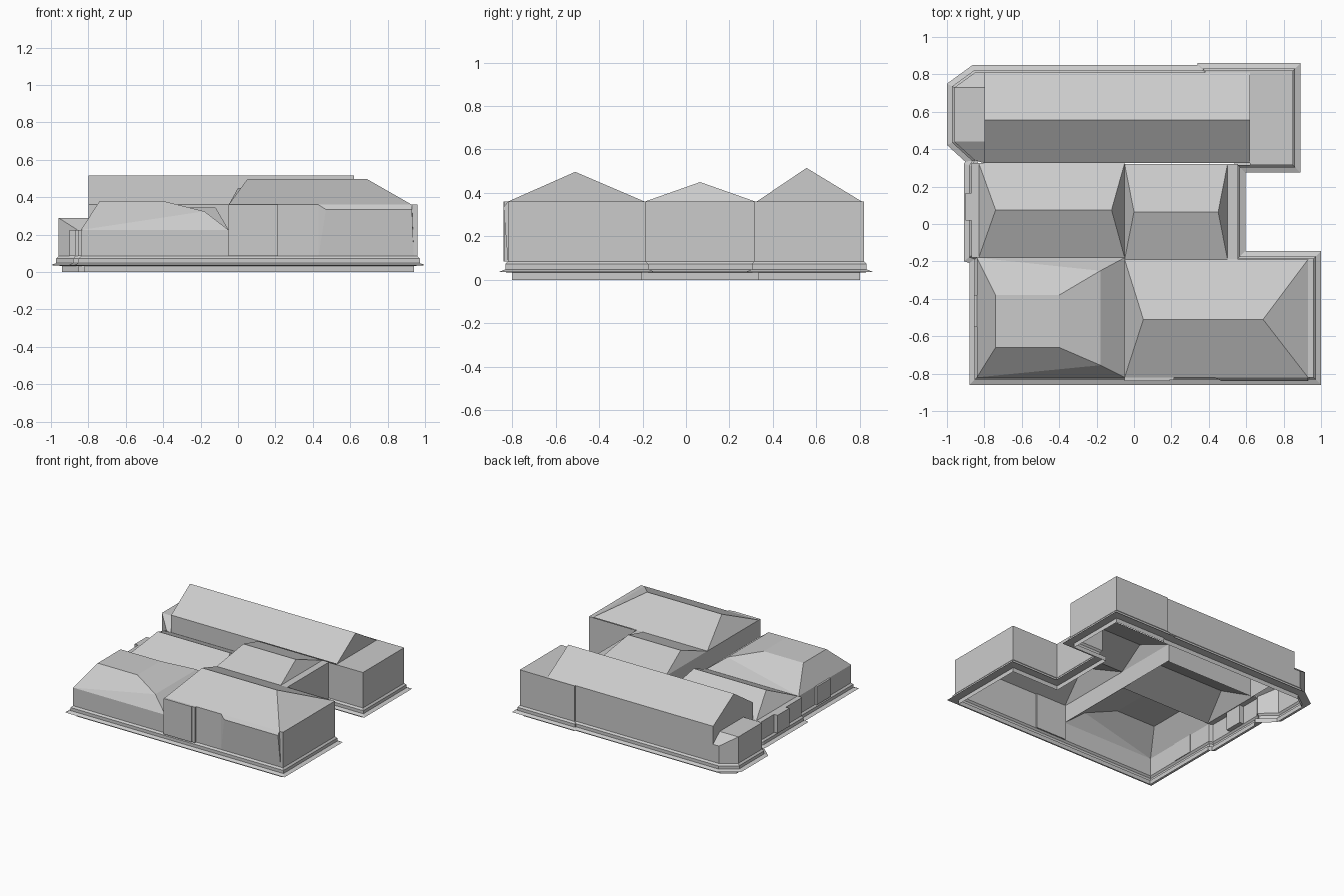
import bpy, bmesh
from mathutils import Vector

if "Cube" in bpy.data.objects:
    bpy.data.objects.remove(bpy.data.objects["Cube"])


def shell(name, verts, faces):
    bm = bmesh.new()
    vs = [bm.verts.new(v) for v in verts]
    for f in faces:
        bm.faces.new([vs[i] for i in f])
    bmesh.ops.remove_doubles(bm, verts=bm.verts, dist=1e-5)
    bmesh.ops.dissolve_degenerate(bm, edges=bm.edges, dist=1e-5)
    me = bpy.data.meshes.new(name)
    bm.to_mesh(me)
    bm.free()
    ob = bpy.data.objects.new(name, me)
    bpy.context.collection.objects.link(ob)
    return ob


def hip(name, x0, x1, y0, y1, z, rx0, rx1, ry, rz):
    """Open-bottom hip roof; a vertical end results when the ridge meets the edge."""
    shell(name, [(x0, y0, z), (x1, y0, z), (x1, y1, z), (x0, y1, z), (rx0, ry, rz), (rx1, ry, rz)],
          [(0, 1, 5, 4), (1, 2, 5), (2, 3, 4, 5), (3, 0, 4)])


def deck(name, x0, x1, y0, y1, z):
    shell(name, [(x0, y0, z), (x1, y0, z), (x1, y1, z), (x0, y1, z)], [(0, 1, 2, 3)])


def upright(name, a, b, z0, z1):
    shell(name, [(*a, z0), (*b, z0), (*b, z1), (*a, z1)], [(0, 1, 2, 3)])


def box(name, x0, x1, y0, y1, z0, z1):
    v = [(x, y, z) for z in (z0, z1) for x, y in ((x0, y0), (x1, y0), (x1, y1), (x0, y1))]
    shell(name, v, [(3, 2, 1, 0), (4, 5, 6, 7), (0, 1, 5, 4), (1, 2, 6, 5), (2, 3, 7, 6), (3, 0, 4, 7)])


def offset(pts, d):
    """Mitred outward offset of a counter-clockwise outline."""
    out = []
    n = len(pts)
    for i in range(n):
        p, q, r = (Vector(pts[j % n]) for j in (i - 1, i, i + 1))
        e, f = (q - p).normalized(), (r - q).normalized()
        n1, n2 = Vector((e.y, -e.x)), Vector((f.y, -f.x))
        out.append(q + (n1 + n2) * d / (1 + n1.dot(n2)))
    return out


EAVE, LOW, BASE = 0.36, 0.225, 0.085

# outline: x, y, wall height at the start and end of the segment leaving the point
plan = [
    (-0.84, -0.82, LOW, LOW), (-0.05, -0.82, EAVE, EAVE), (0.96, -0.82, EAVE, EAVE),
    (0.96, -0.185, EAVE, EAVE), (0.555, -0.185, EAVE, EAVE), (0.555, 0.315, EAVE, EAVE),
    (0.85, 0.315, EAVE, EAVE), (0.85, 0.82, EAVE, EAVE), (0.38, 0.82, EAVE, EAVE),
    (0.38, 0.81, EAVE, EAVE), (-0.80, 0.81, 0.22, 0.22), (-0.85, 0.81, 0.22, 0.29),
    (-0.96, 0.73, 0.29, 0.29), (-0.96, 0.44, 0.29, 0.22), (-0.85, 0.34, 0.22, LOW),
    (-0.87, 0.31, LOW, LOW), (-0.87, -0.17, LOW, LOW), (-0.84, -0.18, LOW, LOW)]
outline = [p[:2] for p in plan]
n = len(plan)

# outer walls
verts, faces = [], []
for i, (x, y, h0, h1) in enumerate(plan):
    x2, y2 = outline[(i + 1) % n]
    verts += [(x, y, BASE), (x2, y2, BASE), (x2, y2, h1), (x, y, h0)]
    faces.append(tuple(range(4 * i, 4 * i + 4)))
shell("outer_walls", verts, faces)

# stepped plinth with projecting flange
profile = [(-0.018, 0), (-0.018, 0.033), (0.04, 0.037), (0.012, 0.048), (0.012, 0.072), (0, BASE)]
verts, faces = [], []
for d, z in profile:
    verts += [(*p, z) for p in offset(outline, d)]
for k in range(len(profile) - 1):
    for i in range(n):
        j = (i + 1) % n
        faces.append((k * n + i, k * n + j, (k + 1) * n + j, (k + 1) * n + i))
shell("plinth", verts, faces)

# gabled and hipped roofs
hip("back_gable_roof", -0.80, 0.62, 0.325, 0.81, EAVE, -0.80, 0.62, 0.555, 0.515)
hip("middle_left_roof", -0.83, -0.05, -0.18, 0.325, LOW, -0.74, -0.12, 0.075, 0.345)
hip("middle_right_roof", -0.05, 0.50, -0.19, 0.32, EAVE, 0.0, 0.45, 0.065, 0.45)
hip("front_right_roof", -0.05, 0.93, -0.82, -0.19, EAVE, 0.05, 0.69, -0.51, 0.497)

# curved front left roof: plateau with a broken slope on its right
shell("front_left_roof",
      [(-0.84, -0.82, LOW), (-0.05, -0.82, LOW), (-0.05, -0.18, LOW), (-0.84, -0.18, LOW),
       (-0.74, -0.66, 0.38), (-0.40, -0.66, 0.38), (-0.40, -0.38, 0.38), (-0.74, -0.38, 0.38),
       (-0.18, -0.755, 0.325), (-0.18, -0.25, 0.325)],
      [(4, 5, 6, 7), (0, 4, 7, 3), (0, 1, 8), (0, 8, 5, 4), (1, 2, 9, 8),
       (5, 8, 9, 6), (2, 3, 9), (3, 7, 6, 9)])

# flat decks and eave ledges
deck("back_right_deck", 0.62, 0.85, 0.315, 0.82, EAVE)
deck("back_ledge", 0.38, 0.62, 0.81, 0.82, EAVE)
deck("middle_ledge", 0.50, 0.555, -0.19, 0.32, EAVE)
deck("front_ledge", 0.93, 0.96, -0.82, -0.185, EAVE)
deck("left_ledge", -0.87, -0.83, -0.18, 0.325, LOW)

# step walls between low and high roofs
upright("step_wall_centre", (-0.05, -0.82), (-0.05, 0.325), LOW, EAVE)
upright("step_wall_back", (-0.80, 0.325), (-0.05, 0.325), LOW - 0.01, EAVE)
upright("step_wall_annex", (-0.80, 0.325), (-0.80, 0.81), 0.2, EAVE)

# left annex roof with sloped corners
shell("annex_roof",
      [(-0.96, 0.44, 0.29), (-0.80, 0.44, 0.29), (-0.80, 0.73, 0.29), (-0.96, 0.73, 0.29),
       (-0.85, 0.34, 0.22), (-0.80, 0.325, 0.22), (-0.80, 0.81, 0.22), (-0.85, 0.81, 0.22)],
      [(0, 1, 2, 3), (0, 4, 5, 1), (3, 2, 6, 7)])

# projecting bays on the left, entrance bay on the front
for k, (x, y0, y1) in enumerate([(-0.90, 0.02, 0.165), (-0.855, -0.55, -0.38)]):
    box(f"left_bay_{k + 1}", x, -0.835, y0, y1, BASE, LOW)
box("entrance_bay", -0.05, 0.19, -0.84, -0.81, BASE, EAVE)
box("entrance_pillar", 0.19, 0.215, -0.835, -0.81, BASE, EAVE)

# outward-leaning window panel on the front
shell("front_panel",
      [(0.43, -0.82, BASE), (0.94, -0.82, BASE), (0.93, -0.84, 0.335), (0.47, -0.84, 0.335),
       (0.93, -0.82, EAVE), (0.43, -0.82, EAVE)],
      [(0, 1, 2, 3), (3, 2, 4, 5), (0, 3, 5), (1, 4, 2)])
